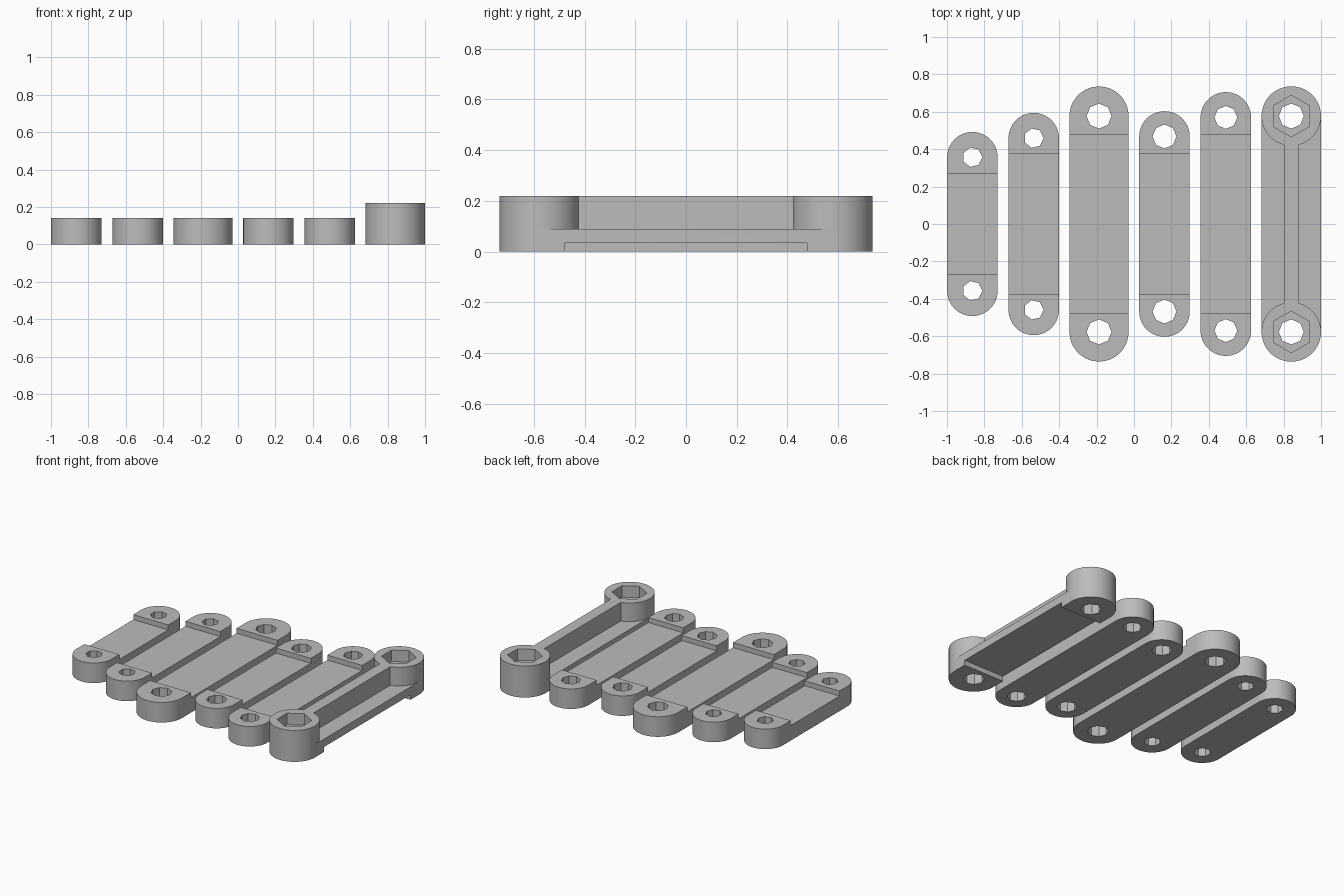
import bpy, bmesh
from math import pi, sin, cos, radians

cube = bpy.data.objects.get("Cube")
if cube:
    bpy.data.objects.remove(cube)

grey = bpy.data.materials.new("plain_grey")
grey.use_nodes = True
colour = (0.5, 0.5, 0.5, 1)
grey.diffuse_color = colour
grey.node_tree.nodes["Principled BSDF"].inputs["Base Color"].default_value = colour


def prism(name, outline, z0, z1):
    """Extrude a flat outline from z0 up to z1."""
    bm = bmesh.new()
    face = bm.faces.new([bm.verts.new((x, y, z0)) for x, y in outline])
    top = bmesh.ops.extrude_face_region(bm, geom=[face])["geom"]
    verts = [v for v in top if isinstance(v, bmesh.types.BMVert)]
    bmesh.ops.translate(bm, vec=(0, 0, z1 - z0), verts=verts)
    bmesh.ops.recalc_face_normals(bm, faces=bm.faces)
    mesh = bpy.data.meshes.new(name)
    bm.to_mesh(mesh)
    bm.free()
    mesh.materials.append(grey)
    obj = bpy.data.objects.new(name, mesh)
    bpy.context.collection.objects.link(obj)
    return obj


def ring(x, y, r, sides, start=0.0):
    return [(x + r * cos(start + 2 * pi * i / sides),
             y + r * sin(start + 2 * pi * i / sides)) for i in range(sides)]


def stadium(x, r, half, steps=32):
    """Slot outline with round ends centred at y = +half and -half."""
    arc = [pi * i / steps for i in range(steps + 1)]
    return ([(x + r * cos(a), half + r * sin(a)) for a in arc] +
            [(x - r * cos(a), -half - r * sin(a)) for a in arc])


def box(x, w, y):
    return [(x - w, -y), (x + w, -y), (x + w, y), (x - w, y)]


def finish(obj, cutters=()):
    """Cut the part, drop the cutters and smooth the round walls."""
    bpy.ops.object.select_all(action="DESELECT")
    bpy.context.view_layer.objects.active = obj
    obj.select_set(True)
    for cutter in cutters:
        cutter.hide_render = True
        mod = obj.modifiers.new("cut", "BOOLEAN")
        mod.operation, mod.solver, mod.object = "DIFFERENCE", "EXACT", cutter
        bpy.ops.object.modifier_apply(modifier=mod.name)
        bpy.data.objects.remove(cutter)
    bpy.ops.object.shade_smooth_by_angle(angle=radians(30))


def holes(x, half, r, sides):
    return [prism("hole_cutter", ring(x, s * half, r, sides), -0.1, 0.4)
            for s in (1, -1)]


# Flat links: centre x, end radius, end centre y, recess half length, hole radius, hole sides
HEIGHT, STEP = 0.14, 0.035
links = [
    (-0.864, 0.135, 0.357, 0.27, 0.053, 7),
    (-0.536, 0.135, 0.459, 0.378, 0.053, 7),
    (-0.187, 0.158, 0.577, 0.478, 0.067, 8),
    (0.163, 0.135, 0.468, 0.378, 0.064, 8),
    (0.491, 0.135, 0.570, 0.478, 0.061, 8),
]
for n, (x, r, half, recess, hole, sides) in enumerate(links, 1):
    link = prism(f"flat_link_{n}", stadium(x, r, half), 0, HEIGHT)
    cut = prism("recess_cutter", box(x, r + 0.05, recess), HEIGHT - STEP, 0.3)
    finish(link, [cut] + holes(x, half, hole, sides))

# Tall link: base plate relieved underneath
X, R, HALF, PLATE, TOP = 0.841, 0.159, 0.577, 0.09, 0.22
plate = prism("tall_link_plate", stadium(X, R, HALF), 0, PLATE)
relief = prism("relief_cutter", box(X, R + 0.05, 0.478), -0.1, STEP)
finish(plate, [relief] + holes(X, HALF, 0.067, 8))

# Round end bosses with hexagonal nut pockets
for side, s in (("back", 1), ("front", -1)):
    boss = prism(f"{side}_boss", ring(X, s * HALF, R, 64), PLATE, TOP)
    bore = prism("bore_cutter", ring(X, s * HALF, 0.067, 8), -0.1, 0.4)
    pocket = prism("pocket_cutter", ring(X, s * HALF, 0.111, 6, pi / 2), TOP - 0.08, 0.4)
    finish(boss, [bore, pocket])

# Upright rib joining the bosses
finish(prism("centre_rib", box(X, 0.04, 0.432), PLATE, TOP))
